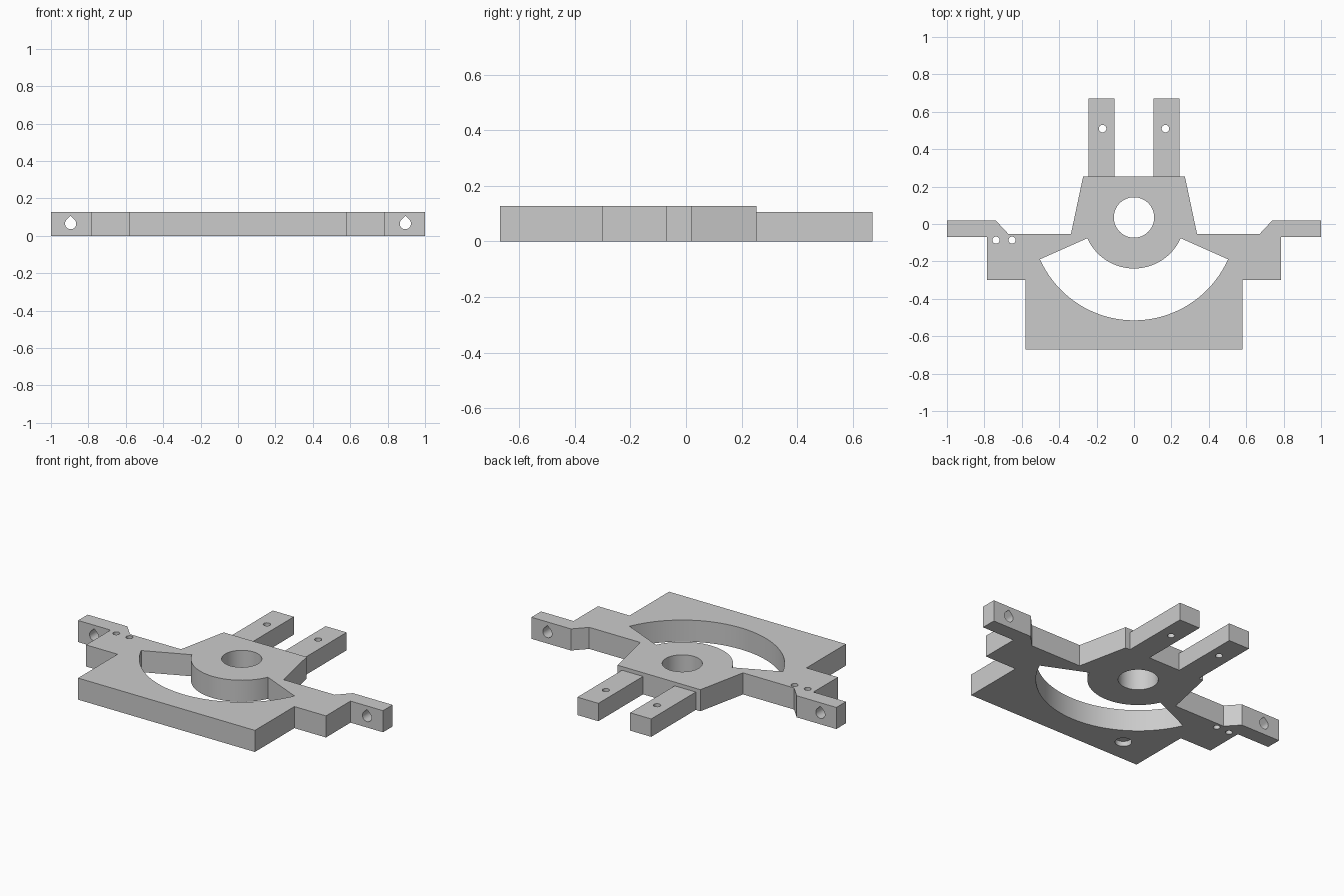
import bpy
import bmesh
import math
from mathutils import Matrix

if "Cube" in bpy.data.objects:
    bpy.data.objects.remove(bpy.data.objects["Cube"])

grey = bpy.data.materials.new("plain grey")
grey.diffuse_color = (0.6, 0.6, 0.6, 1)
grey.use_nodes = True
grey.node_tree.nodes["Principled BSDF"].inputs["Base Color"].default_value = grey.diffuse_color

THICK = 0.128
PRONG_THICK = 0.106
HUB_Y = 0.035


def prism(name, outline, z0, z1, matrix=None):
    """Extrude a flat outline from z0 to z1, optionally turned by a matrix."""
    bm = bmesh.new()
    face = bm.faces.new([bm.verts.new((x, y, z0)) for x, y in outline])
    top = bmesh.ops.extrude_face_region(bm, geom=[face])["geom"]
    bmesh.ops.translate(bm, vec=(0, 0, z1 - z0),
                        verts=[v for v in top if isinstance(v, bmesh.types.BMVert)])
    if matrix:
        bm.transform(matrix)
    bmesh.ops.recalc_face_normals(bm, faces=bm.faces)
    mesh = bpy.data.meshes.new(name)
    bm.to_mesh(mesh)
    bm.free()
    mesh.materials.append(grey)
    obj = bpy.data.objects.new(name, mesh)
    bpy.context.collection.objects.link(obj)
    return obj


def arc(cx, cy, r, a0, a1, n):
    """Points along an arc, angles in degrees, both ends included."""
    angles = [math.radians(a0 + (a1 - a0) * i / n) for i in range(n + 1)]
    return [(cx + r * math.cos(a), cy + r * math.sin(a)) for a in angles]


def circle(cx, cy, r, n=32):
    return arc(cx, cy, r, 0, 360, n)[:-1]


def cut(obj, cutters):
    """Subtract the cutters, remove them and shade the curved walls smooth."""
    for c in cutters:
        c.hide_render = True
        mod = obj.modifiers.new(c.name, "BOOLEAN")
        mod.operation = "DIFFERENCE"
        mod.solver = "EXACT"
        mod.object = c
    graph = bpy.context.evaluated_depsgraph_get()
    mesh = bpy.data.meshes.new_from_object(obj.evaluated_get(graph))
    obj.modifiers.clear()
    obj.data = mesh
    for c in cutters:
        bpy.data.objects.remove(c)
    mesh.shade_smooth()
    mesh.set_sharp_from_angle(angle=math.radians(30))


# Base plate with side arms: right half of the outline, mirrored
half = [(0.58, -0.67), (0.58, -0.30), (0.787, -0.30), (0.787, -0.07), (1, -0.07),
        (1, 0.02), (0.74, 0.02), (0.672, -0.053), (0.337, -0.053), (0.272, 0.254)]
plate = prism("base_plate", half + [(-x, y) for x, y in reversed(half)], 0, THICK)

# Curved slot in front of the hub
slot = (arc(0, HUB_Y, 0.55, 204, 336, 64) + arc(0, HUB_Y, 0.273, 336, 204, 48))
cutters = [prism("slot_cutter", slot, -0.1, 0.3),
           prism("hub_bore_cutter", circle(0, HUB_Y, 0.108, 64), -0.1, 0.3)]

# Pin holes on the left shoulder
for x in (-0.738, -0.652):
    cutters.append(prism("pin_hole_cutter", circle(x, -0.086, 0.019), -0.1, 0.3))

# Shallow recess in the underside
cutters.append(prism("recess_cutter", circle(-0.37, -0.53, 0.045), -0.1, 0.03))

# Teardrop holes through the arm tips, front to back
upright = Matrix.Rotation(math.radians(90), 4, "X")
for x in (-0.895, 0.895):
    drop = arc(x, 0.065, 0.03, 135, 405, 24) + [(x, 0.107)]
    cutters.append(prism("teardrop_cutter", drop, -0.06, 0.2, upright))
cut(plate, cutters)

# Two thinner prongs at the back, each with a pin hole
for name, s in (("left_prong", -1), ("right_prong", 1)):
    box = [(s * 0.104, 0.254), (s * 0.242, 0.254), (s * 0.242, 0.672), (s * 0.104, 0.672)]
    prong = prism(name, box, 0, PRONG_THICK)
    cut(prong, [prism("prong_hole_cutter", circle(s * 0.168, 0.51, 0.02), -0.1, 0.3)])
